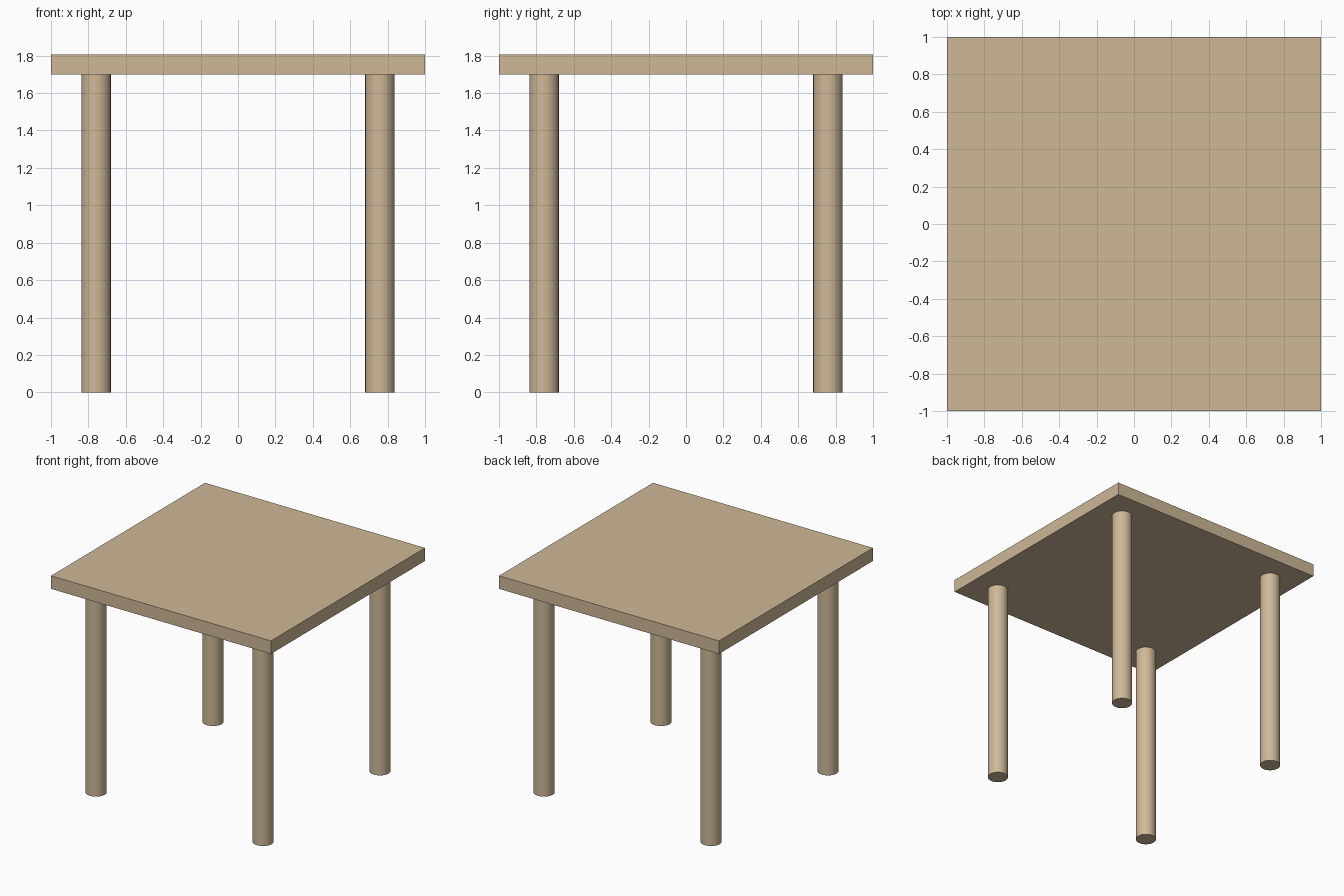
import bpy
import math

if "Cube" in bpy.data.objects:
    bpy.data.objects.remove(bpy.data.objects["Cube"])

TOP_Z, UNDER_Z = 1.805, 1.698
LEG_R, LEG_POS = 0.079, 0.759

wood = bpy.data.materials.new("light_wood")
wood.diffuse_color = (0.62, 0.48, 0.31, 1.0)
wood.use_nodes = True
wood.node_tree.nodes["Principled BSDF"].inputs["Base Color"].default_value = wood.diffuse_color

# Square table top
bpy.ops.mesh.primitive_cube_add(size=1, location=(0, 0, (TOP_Z + UNDER_Z) / 2))
top = bpy.context.object
top.name = "table_top"
top.scale = (2, 2, TOP_Z - UNDER_Z)
bpy.ops.object.transform_apply(location=False, rotation=False, scale=True)
top.data.materials.append(wood)


# Round straight leg, from the floor to the underside of the top
def add_leg(name, x, y):
    bpy.ops.mesh.primitive_cylinder_add(
        vertices=48, radius=LEG_R, depth=UNDER_Z, location=(x, y, UNDER_Z / 2))
    leg = bpy.context.object
    leg.name = name
    leg.data.materials.append(wood)
    bpy.ops.object.shade_smooth_by_angle(angle=math.radians(30))


# Four legs, one near each corner
for y_name, sy in (("front", -1), ("back", 1)):
    for x_name, sx in (("left", -1), ("right", 1)):
        add_leg(f"{y_name}_{x_name}_leg", sx * LEG_POS, sy * LEG_POS)
